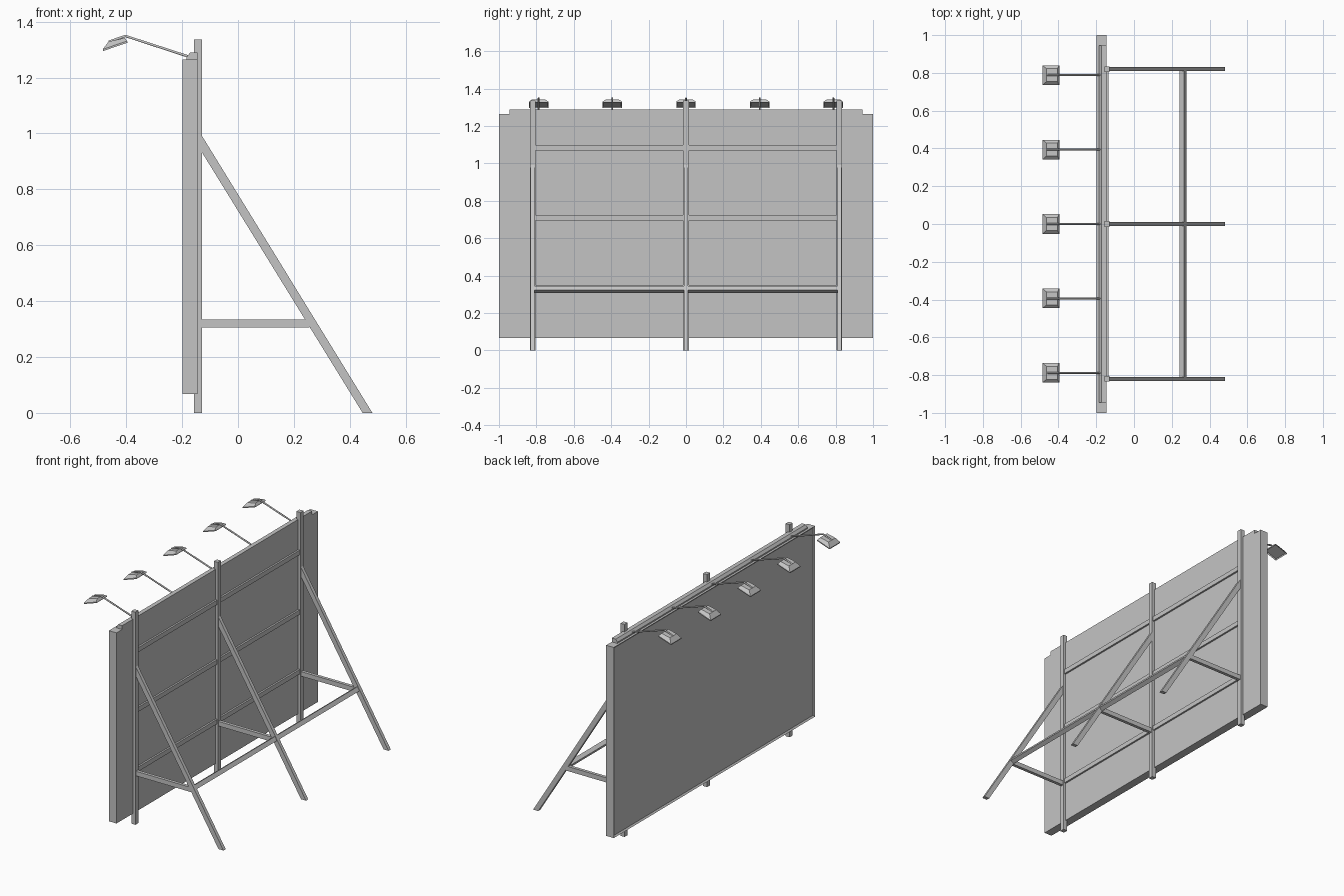
import bpy
import bmesh
from math import atan2
from mathutils import Matrix, Vector

if "Cube" in bpy.data.objects:
    bpy.data.objects.remove(bpy.data.objects["Cube"], do_unlink=True)

grey = bpy.data.materials.new("plain_grey")
grey.use_nodes = True
grey.diffuse_color = (0.55, 0.55, 0.55, 1)
grey.node_tree.nodes["Principled BSDF"].inputs["Base Color"].default_value = grey.diffuse_color


def finish(name, bm):
    bmesh.ops.recalc_face_normals(bm, faces=bm.faces[:])
    mesh = bpy.data.meshes.new(name)
    bm.to_mesh(mesh)
    bm.free()
    mesh.materials.append(grey)
    obj = bpy.data.objects.new(name, mesh)
    bpy.context.collection.objects.link(obj)
    return obj


def box_mesh(x, y, z):
    """Box between (low, high) limits on each axis."""
    bm = bmesh.new()
    size = [b - a for a, b in (x, y, z)]
    mid = [(a + b) / 2 for a, b in (x, y, z)]
    bmesh.ops.create_cube(bm, size=1, matrix=Matrix.Translation(mid) @ Matrix.Diagonal((*size, 1)))
    return bm


def box(name, x, y, z):
    return finish(name, box_mesh(x, y, z))


def prism(name, profile, y, half):
    """Side profile of (x, z) points extruded along y."""
    bm = bmesh.new()
    face = bm.faces.new([bm.verts.new((px, y - half, pz)) for px, pz in profile])
    out = bmesh.ops.extrude_face_region(bm, geom=[face])["geom"]
    bmesh.ops.translate(bm, vec=(0, 2 * half, 0), verts=[v for v in out if isinstance(v, bmesh.types.BMVert)])
    return finish(name, bm)


# Display panel with a thin raised rim around the sunken sheet
bm = box_mesh((-0.198, -0.145), (-1, 1), (0.067, 1.265))
bm.faces.ensure_lookup_table()
bm.normal_update()
sheet = min(bm.faces, key=lambda f: f.calc_center_median().x)
bmesh.ops.inset_individual(bm, faces=[sheet], thickness=0.014, depth=-0.008)
finish("panel", bm)

# Chamfered cap along the top edge
prism("top_cap", [(-0.184, 1.262), (-0.184, 1.273), (-0.172, 1.289), (-0.145, 1.289), (-0.145, 1.262)], 0, 0.944)

# Horizontal rails on the back of the panel
for i in range(3):
    low = 0.32 + 0.375 * i
    box(f"back_rail_{i + 1}", (-0.15, -0.134), (-0.82, 0.82), (low, low + 0.029))

# Posts, sloping braces and short struts
for side, y in (("right", -0.82), ("middle", 0), ("left", 0.82)):
    box(f"{side}_post", (-0.157, -0.129), (y - 0.015, y + 0.015), (0, 1.336))
    prism(f"{side}_brace", [(-0.13, 0.993), (-0.13, 0.934), (0.446, 0), (0.481, 0)], y, 0.011)
    box(f"{side}_strut", (-0.13, 0.255), (y - 0.01, y + 0.01), (0.306, 0.335))

# Long tie bar, turned to follow the slope of the braces
bm = box_mesh((-0.0135, 0.0135), (-0.82, 0.82), (-0.0135, 0.0135))
slope = atan2(0.576, 0.934)
bm.transform(Matrix.Translation((0.26, 0, 0.327)) @ Matrix.Rotation(-slope, 4, "Y"))
finish("tie_bar", bm)


def lamp_head(name, y):
    """Stacked rectangles: lower rim, upper rim, narrower top; hollow below."""
    rows = [((-0.483, 1.295), (-0.395, 1.325), 0.052),
            ((-0.484, 1.301), (-0.397, 1.331), 0.052),
            ((-0.463, 1.329), (-0.405, 1.342), 0.034)]
    bm = bmesh.new()
    rings = []
    for (x0, z0), (x1, z1), h in rows:
        rings.append([bm.verts.new(p) for p in ((x0, y - h, z0), (x1, y - h, z1), (x1, y + h, z1), (x0, y + h, z0))])
    for lower, upper in zip(rings, rings[1:]):
        for k in range(4):
            n = (k + 1) % 4
            bm.faces.new((lower[k], lower[n], upper[n], upper[k]))
    bm.faces.new(rings[-1])
    mouth = bm.faces.new(rings[0][::-1])
    bmesh.ops.recalc_face_normals(bm, faces=bm.faces[:])
    bmesh.ops.inset_individual(bm, faces=[mouth], thickness=0.006, depth=-0.008)
    finish(name, bm)


def lamp_arm(name, points):
    """Bent rod as a bevelled curve turned into a mesh."""
    curve = bpy.data.curves.new(name, "CURVE")
    curve.dimensions = "3D"
    curve.bevel_depth = 0.005
    curve.bevel_resolution = 1
    curve.use_fill_caps = True
    spline = curve.splines.new("POLY")
    spline.points.add(len(points) - 1)
    for p, co in zip(spline.points, points):
        p.co = (*co, 1)
    curve.materials.append(grey)
    bpy.context.collection.objects.link(bpy.data.objects.new(name, curve))


# Five lamps reaching out over the sheet
for i in range(5):
    y = (i - 2) * 0.394
    lamp_head(f"lamp_head_{i + 1}", y)
    lamp_arm(f"lamp_arm_{i + 1}", [Vector((-0.17, y, 1.273)), Vector((-0.403, y, 1.349)), Vector((-0.463, y, 1.328))])
